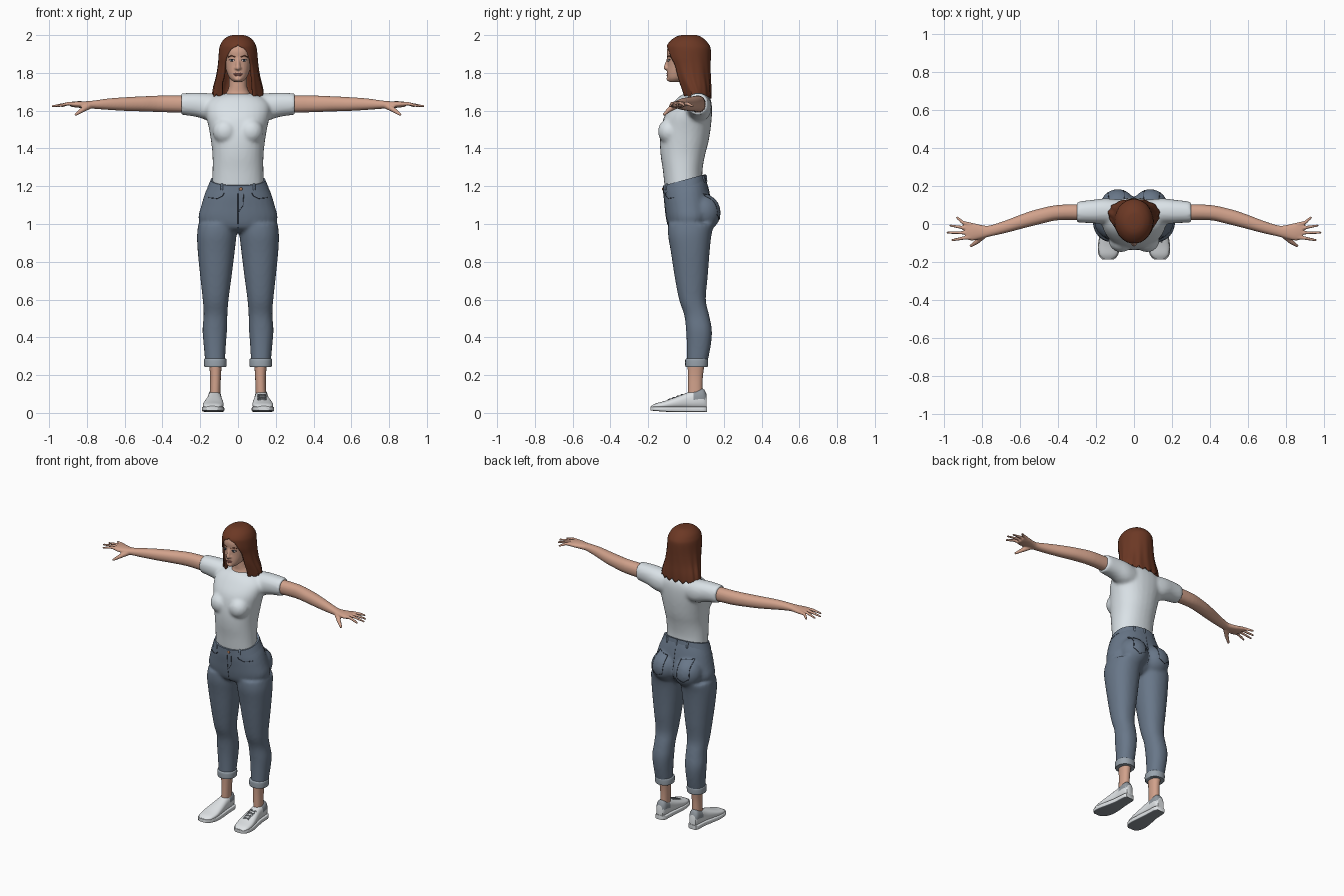
import bpy, bmesh, math
from math import sin, cos, pi, radians
from mathutils import Vector, Matrix
from mathutils.bvhtree import BVHTree

if "Cube" in bpy.data.objects:
    bpy.data.objects.remove(bpy.data.objects["Cube"])


def material(name, *rgb):
    mat = bpy.data.materials.new(name)
    mat.use_nodes = True
    mat.diffuse_color = (*rgb, 1)
    mat.node_tree.nodes["Principled BSDF"].inputs["Base Color"].default_value = (*rgb, 1)
    return mat


skin = material("skin", .64, .36, .26)
lip = material("lip", .45, .17, .14)
auburn = material("auburn hair", .15, .04, .018)
cotton = material("pale cotton", .72, .78, .82)
denim = material("denim", .14, .185, .25)
denim_light = material("denim inside", .32, .37, .42)
canvas = material("white canvas", .74, .77, .79)
rubber = material("grey rubber", .28, .31, .34)
dark = material("dark thread", .035, .045, .065)
copper = material("copper", .4, .17, .08)


def smooth_rows(rows, sub=4):
    """Catmull-Rom interpolation between section rows."""
    rows = [list(r) + [0] * (6 - len(r)) for r in rows]
    out = []
    for i in range(len(rows) - 1):
        quad = rows[max(i - 1, 0)], rows[i], rows[i + 1], rows[min(i + 2, len(rows) - 1)]
        for k in range(sub):
            t = k / sub
            out.append([b + t / 2 * (c - a + t * (2*a - 5*b + 4*c - d + t * (3*(b - c) + d - a)))
                        for a, b, c, d in zip(*quad)])
    return out + [rows[-1]]


def loft(bm, rows, axis="z", power=2.2, n=28):
    """Rows hold position along the axis, the two cross extents, and a tilt."""
    rings = []
    for s, a0, a1, b0, b1, tilt in smooth_rows(rows):
        ring = []
        for i in range(n):
            c, d = cos(2 * pi * i / n), sin(2 * pi * i / n)
            a = (a0 + a1) / 2 + (a1 - a0) / 2 * math.copysign(abs(c) ** (2 / power), c)
            b = (b0 + b1) / 2 + (b1 - b0) / 2 * math.copysign(abs(d) ** (2 / power), d)
            p = {"x": (s, a, b), "y": (a, s, b), "z": (a, b, s + tilt * b)}[axis]
            ring.append(bm.verts.new(p))
        rings.append(ring)
    for r, q in zip(rings, rings[1:]):
        for i in range(n):
            bm.faces.new((r[i - 1], r[i], q[i], q[i - 1]))
    bm.faces.new(rings[0])
    bm.faces.new(rings[-1])


def centred(rows):
    return [(r[0], -r[1], *r[1:]) for r in rows]


def ball(bm, loc, *radii):
    m = Matrix.Translation(loc) @ Matrix.Diagonal((*radii, 1))
    bmesh.ops.create_icosphere(bm, subdivisions=3, radius=1, matrix=m)


def limb(bm, points, r0, r1, steps=10):
    """Tapered chain of balls, fused later by the remesh."""
    for i in range(steps + 1):
        t = i / steps * (len(points) - 1)
        k = min(int(t), len(points) - 2)
        r = r0 + (r1 - r0) * i / steps
        ball(bm, Vector(points[k]).lerp(Vector(points[k + 1]), t - k), r, r, r)


def mirror(bm):
    copy = bmesh.ops.duplicate(bm, geom=bm.verts[:] + bm.edges[:] + bm.faces[:])["geom"]
    for v in copy:
        if isinstance(v, bmesh.types.BMVert):
            v.co.x *= -1


def make(name, bm, mats, voxel=0, relax=4, rule=None):
    bmesh.ops.recalc_face_normals(bm, faces=bm.faces[:])
    mesh = bpy.data.meshes.new(name)
    if rule:
        for f in bm.faces:
            f.material_index = int(rule(f))
    bm.to_mesh(mesh)
    for m in mats if isinstance(mats, tuple) else (mats,):
        mesh.materials.append(m)
    mesh.shade_smooth()
    mesh.set_sharp_from_angle(angle=radians(50))
    ob = bpy.data.objects.new(name, mesh)
    bpy.context.collection.objects.link(ob)
    if voxel:
        mod = ob.modifiers.new("fuse", 'REMESH')
        mod.mode, mod.voxel_size, mod.use_smooth_shade = 'VOXEL', voxel, True
        mod = ob.modifiers.new("relax", 'SMOOTH')
        mod.factor, mod.iterations = .5, relax
    return ob


def pair(name, bm, mats, **kw):
    left = make("left_" + name, bm, mats, **kw)
    bmesh.ops.scale(bm, vec=(-1, 1, 1), verts=bm.verts[:])
    make("right_" + name, bm, mats, **kw)
    return left


def surface(ob):
    bpy.context.view_layer.update()
    return BVHTree.FromObject(ob, bpy.context.evaluated_depsgraph_get())


def trace(name, tree, points, mat, width=.002, way=(0, 1, 0), sides=(1,)):
    """Thin cord laid on a surface; points are (x, z), or (x, y) when cast down."""
    way = Vector(way)
    for side in sides:
        path = []
        for (a, b), (c, d) in zip(points, points[1:]):
            for i in range(9):
                u, v = side * (a + (c - a) * i / 8), b + (d - b) * i / 8
                start = Vector((u, v, 1)) if way.z else Vector((u, -way.y, v))
                hit = tree.ray_cast(start, way)[0]
                if hit:
                    path.append(hit)
        curve = bpy.data.curves.new(name, 'CURVE')
        curve.dimensions, curve.bevel_depth, curve.bevel_resolution = '3D', width, 1
        line = curve.splines.new('POLY')
        line.points.add(len(path) - 1)
        for p, co in zip(line.points, path):
            p.co = (*co, 1)
        curve.materials.append(mat)
        prefix = "" if len(sides) == 1 else ("left_" if side > 0 else "right_")
        bpy.context.collection.objects.link(bpy.data.objects.new(prefix + name, curve))


BOTH, BACK, DOWN = (1, -1), (0, -1, 0), (0, 0, -1)

# Jeans: two legs, buttocks and pelvis fused together
bm = bmesh.new()
loft(bm, [(1, .005, .21, -.095, .15), (.94, .008, .217, -.095, .135), (.85, .018, .213, -.08, .125),
          (.72, .034, .2, -.06, .115), (.6, .05, .187, -.037, .105), (.52, .056, .182, -.01, .122),
          (.44, .058, .188, 0, .137), (.36, .064, .182, .004, .132), (.25, .07, .172, .005, .11)])
ball(bm, (.085, .09, 1.06), .095, .094, .1)
mirror(bm)
loft(bm, centred([(1.23, .143, -.118, .1, .27), (1.17, .172, -.118, .118, .2), (1.1, .194, -.113, .135),
                  (1.03, .21, -.105, .14), (.98, .18, -.09, .11), (.955, .1, -.05, .08)]))
jeans = make("jeans", bm, denim, voxel=.01, relax=5)

bm = bmesh.new()
loft(bm, centred([(1.195, .162, -.122, .107, .27), (1.236, .145, -.122, .103, .27)]))
band = make("waistband", bm, denim)
bm = bmesh.new()
loft(bm, [(.243, .064, .177, -.002, .114), (.25, .061, .179, -.004, .116),
          (.28, .061, .18, -.004, .117), (.287, .065, .177, 0, .113)])
pair("jeans_cuff", bm, denim_light)

# Stitching, belt loops and button
tree = surface(jeans)
trace("front_pocket_seam", tree, [(.065, 1.18), (.08, 1.15), (.11, 1.135), (.155, 1.14)], dark, sides=BOTH)
trace("back_pocket_seam", tree, [(.05, 1.15), (.13, 1.16), (.14, 1.05), (.1, 1.02), (.055, 1.04), (.05, 1.15)],
      dark, way=BACK, sides=BOTH)
trace("fly_seam", tree, [(0, 1.17), (0, .98)], dark, .0015)
trace("fly_stitch", tree, [(.03, 1.17), (.028, 1.1), (0, 1.06)], dark, .0015)
trace("seat_seam", tree, [(0, 1.2), (0, 1)], dark, .0015, BACK)
tree = surface(band)
trace("front_belt_loop", tree, [(.085, 1.18), (.085, 1.21)], denim, .007, sides=BOTH)
trace("back_belt_loop", tree, [(.075, 1.215), (.075, 1.255)], denim, .007, BACK, BOTH)
trace("centre_belt_loop", tree, [(0, 1.225), (0, 1.26)], denim, .007, BACK)
bm = bmesh.new()
ball(bm, (.015, -.122, 1.185), .009, .005, .009)
make("jeans_button", bm, copper)

# T-shirt: chest and sleeves fused with the torso
bm = bmesh.new()
loft(bm, [(.08, 0, .128, 1.54, 1.685), (.15, 0, .135, 1.545, 1.692), (.22, .004, .127, 1.567, 1.695),
          (.3, .008, .118, 1.578, 1.692)], "x")
ball(bm, (.068, -.087, 1.49), .066, .062, .068)
mirror(bm)
loft(bm, centred([(1.19, .138, -.113, .088), (1.28, .135, -.122, .087), (1.36, .135, -.134, .1),
                  (1.43, .142, -.138, .118), (1.5, .153, -.132, .13), (1.57, .168, -.115, .137),
                  (1.63, .17, -.077, .137), (1.67, .135, -.042, .127), (1.69, .075, -.01, .11)]))
make("shirt", bm, cotton, voxel=.01, relax=6)

# Arms with hands
bm = bmesh.new()
loft(bm, [(.26, .02, .105, 1.588, 1.68), (.4, .02, .1, 1.592, 1.68), (.5, -.002, .08, 1.596, 1.676),
          (.58, -.022, .055, 1.598, 1.672), (.68, -.048, .017, 1.604, 1.665), (.76, -.066, -.008, 1.61, 1.654),
          (.8, -.076, -.006, 1.613, 1.65), (.85, -.087, .006, 1.616, 1.65), (.885, -.08, .006, 1.621, 1.647)], "x")
for y, tip_x, tip_y in ((-.07, .955, -.085), (-.047, .98, -.045), (-.024, .965, -.008), (-.004, .93, .034)):
    limb(bm, [(.86, y, 1.635), (.9, y * .7 + tip_y * .3, 1.637), (tip_x, tip_y, 1.624)], .012, .007, 14)
limb(bm, [(.79, -.058, 1.625), (.825, -.092, 1.603), (.858, -.115, 1.58)], .018, .008, 12)
pair("arm", bm, skin, voxel=.005, relax=3)

# Ankles
bm = bmesh.new()
loft(bm, [(.05, .095, .15, .01, .09), (.13, .093, .148, .01, .087), (.2, .09, .148, .01, .09),
          (.27, .085, .155, .008, .1)])
pair("ankle", bm, skin)

# Shoes: upper with a grey heel patch, rubber sole, laces
upper = [(.108, .102, .148, .02, .1), (.09, .09, .157, .02, .128), (.05, .087, .16, .02, .12),
         (.01, .085, .163, .02, .108), (-.05, .079, .176, .02, .086), (-.11, .077, .186, .02, .064),
         (-.16, .088, .182, .02, .05), (-.185, .112, .162, .022, .036)]
bm = bmesh.new()
loft(bm, upper, "y", 2.4)
shoe = pair("shoe_upper", bm, (canvas, rubber),
            rule=lambda f: f.calc_center_median().y > .045 and f.calc_center_median().z > .075)
bm = bmesh.new()
loft(bm, [(y + .003 * (1 if y > 0 else -1), a - .004, b + .004, .004 + max(0, -y - .08) * .08, .034)
          for y, a, b, *_ in upper], "y", 7)
pair("shoe_sole", bm, (canvas, rubber), rule=lambda f: f.normal.z < -.7)
tree = surface(shoe)
for i in range(4):
    y = -.015 - .022 * i
    trace("lace", tree, [(.105, y), (.15, y - .014)], rubber, .0035, DOWN, BOTH)
    trace("lace", tree, [(.105, y - .014), (.15, y)], rubber, .0035, DOWN, BOTH)

# Head, nose and neck
bm = bmesh.new()
loft(bm, centred([(1.752, .022, -.088, -.03), (1.77, .043, -.098, .01), (1.8, .058, -.1, .05),
                  (1.84, .07, -.098, .085), (1.88, .077, -.099, .1), (1.92, .078, -.101, .1),
                  (1.96, .062, -.085, .085), (1.982, .03, -.04, .04)]))
limb(bm, [(0, -.094, 1.875), (0, -.106, 1.827)], .008, .013)
ball(bm, (.01, -.1, 1.825), .009, .009, .008)
ball(bm, (-.01, -.1, 1.825), .009, .009, .008)
ball(bm, (0, -.086, 1.768), .022, .018, .014)
loft(bm, centred([(1.64, .085, -.04, .105), (1.69, .064, -.012, .1), (1.73, .048, -.01, .09),
                  (1.82, .048, -.012, .09)]))
head = make("head", bm, skin, voxel=.005, relax=3)

# Eyes, brows and lips
tree = surface(head)
x, z = .031, 1.866
eye_y = tree.ray_cast(Vector((x, -1, z)), Vector((0, 1, 0)))[0].y
for part, mat, wide, tall, lift in (("eye", canvas, .013, .006, 0), ("iris", dark, .006, .006, .003)):
    bm = bmesh.new()
    ball(bm, (x, eye_y - lift, z), wide, .004, tall)
    pair(part, bm, mat)
trace("eyelash", tree, [(.017, z), (.026, z + .007), (.038, z + .007), (.047, z + .001)], dark, .0018, sides=BOTH)
trace("eyebrow", tree, [(.014, 1.884), (.035, 1.891), (.052, 1.884)], auburn, .0028, sides=BOTH)
trace("upper_lip", tree, [(-.022, 1.792), (-.006, 1.797), (.006, 1.797), (.022, 1.792)], lip, .004)
trace("lower_lip", tree, [(-.017, 1.789), (0, 1.786), (.017, 1.789)], lip, .0045)

# Hair: shell of waved arcs, open over the face (height, radii, centre, half opening)
rows = [(2, .03, .04, .016, 0), (1.992, .055, .065, .013, 0), (1.972, .08, .092, .012, 0),
        (1.947, .094, .112, .012, 1), (1.925, .1, .117, .014, 22), (1.88, .104, .116, .015, 37),
        (1.84, .107, .109, .021, 43), (1.78, .116, .1, .03, 43), (1.72, .131, .086, .047, 38),
        (1.675, .137, .077, .056, 36)]
bm = bmesh.new()
rings, n = [], 56
for z, rx, ry, cy, gap, _ in smooth_rows(rows, 3):
    gap, fall = radians(max(gap, 0)), max(0, 1.93 - z)
    ring = []
    for i in range(n + 1):
        a = gap + (2 * pi - 2 * gap) * i / n
        wave = 1 + .1 * fall * cos(13 * a + 9 * z)
        ring.append(bm.verts.new((rx * wave * sin(a), cy - ry * wave * cos(a), z + .04 * fall * sin(17 * a))))
    rings.append(ring)
for r, q in zip(rings, rings[1:]):
    for i in range(n):
        bm.faces.new((r[i], r[i + 1], q[i + 1], q[i]))
bm.faces.new(rings[0][:-1])
bmesh.ops.remove_doubles(bm, verts=bm.verts[:], dist=.0002)
hair = make("hair", bm, auburn)
mod = hair.modifiers.new("thickness", 'SOLIDIFY')
mod.thickness, mod.offset = .016, -1
